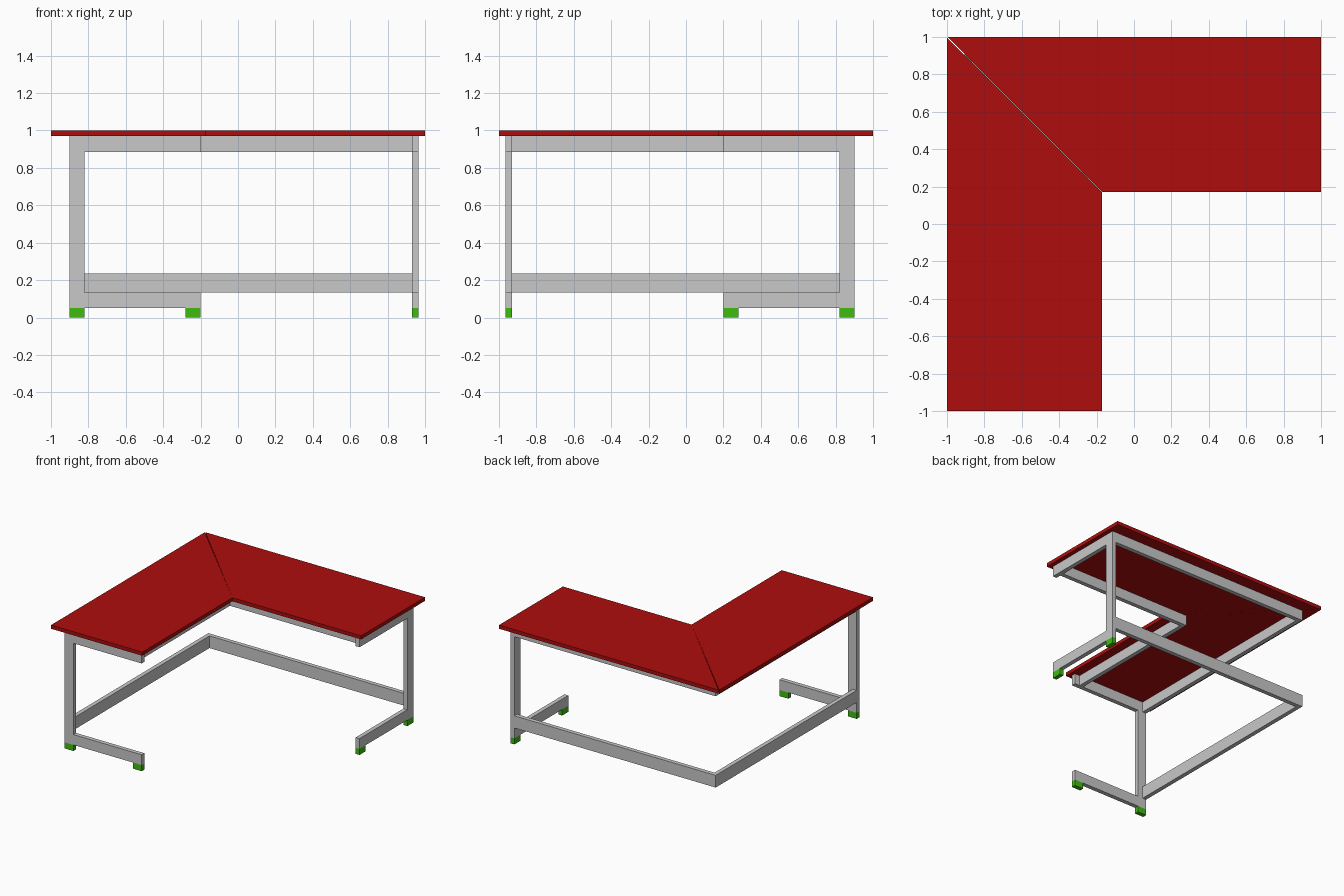
import bpy
import bmesh
from mathutils import Vector

cube = bpy.data.objects.get("Cube")
if cube:
    bpy.data.objects.remove(cube, do_unlink=True)


def material(name, color):
    mat = bpy.data.materials.new(name)
    mat.use_nodes = True
    mat.diffuse_color = color
    mat.node_tree.nodes["Principled BSDF"].inputs["Base Color"].default_value = color
    return mat


RED = material("red_top", (0.42, 0.004, 0.004, 1))
GREY = material("grey_steel", (0.58, 0.58, 0.58, 1))
GREEN = material("green_foot", (0.05, 0.5, 0.005, 1))


def prism(name, outline, depth, mat, mirrored):
    """Extrude an outline; mirrored reflects it across the desk's corner diagonal."""
    bm = bmesh.new()
    face = bm.faces.new([bm.verts.new(p) for p in outline])
    result = bmesh.ops.extrude_face_region(bm, geom=[face])
    moved = [v for v in result["geom"] if isinstance(v, bmesh.types.BMVert)]
    bmesh.ops.translate(bm, verts=moved, vec=Vector(depth))
    if mirrored:
        for v in bm.verts:
            v.co.x, v.co.y = -v.co.y, -v.co.x
    bmesh.ops.recalc_face_normals(bm, faces=bm.faces)
    mesh = bpy.data.meshes.new(name)
    bm.to_mesh(mesh)
    bm.free()
    mesh.materials.append(mat)
    obj = bpy.data.objects.new(name, mesh)
    bpy.context.collection.objects.link(obj)


TUBE = 0.035                      # tube thickness
OUTER, INNER = -0.9, -0.2         # ends of each C-shaped leg frame
WIDE = 0.08                       # tube width seen from the side
FRONT, BACK = -0.965, -0.93       # leg frame faces
FOOT, ARM, UNDER, TOP = 0.05, 0.135, 0.885, 0.97


def rail(name, x, z0, z1, mirrored):
    """Rail with a mitred end at the corner diagonal."""
    outline = [(x, BACK, z0), (x, -x, z0),
               (x + TUBE, -x - TUBE, z0), (x + TUBE, BACK, z0)]
    prism(name, outline, (0, 0, z1 - z0), GREY, mirrored)


for side, mirrored in (("right", False), ("back", True)):
    # Mitred half of the table top, with a hairline seam at the corner
    top = [(-1, -1), (-0.17, -1), (-0.17, 0.17), (-1, 0.997)]
    prism(side + "_table_top", [(x, y, TOP) for x, y in top],
          (0, 0, 1 - TOP), RED, mirrored)

    # C-shaped leg frame
    post = OUTER + WIDE
    profile = [(OUTER, FOOT), (INNER, FOOT), (INNER, ARM), (post, ARM),
               (post, UNDER), (INNER, UNDER), (INNER, TOP), (OUTER, TOP)]
    prism(side + "_leg_frame", [(x, FRONT, z) for x, z in profile],
          (0, TUBE, 0), GREY, mirrored)

    # Rails under the top and the low stretcher
    rail(side + "_outer_rail", OUTER, UNDER, TOP, mirrored)
    rail(side + "_inner_rail", INNER - WIDE, UNDER, TOP, mirrored)
    rail(side + "_stretcher", OUTER, ARM, ARM + 0.1, mirrored)

    # Feet at both ends of the lower arm
    for end, x in (("outer", OUTER), ("inner", INNER - WIDE)):
        outline = [(x, FRONT, 0), (x + WIDE, FRONT, 0),
                   (x + WIDE, BACK, 0), (x, BACK, 0)]
        prism(side + "_" + end + "_foot", outline, (0, 0, FOOT), GREEN, mirrored)
